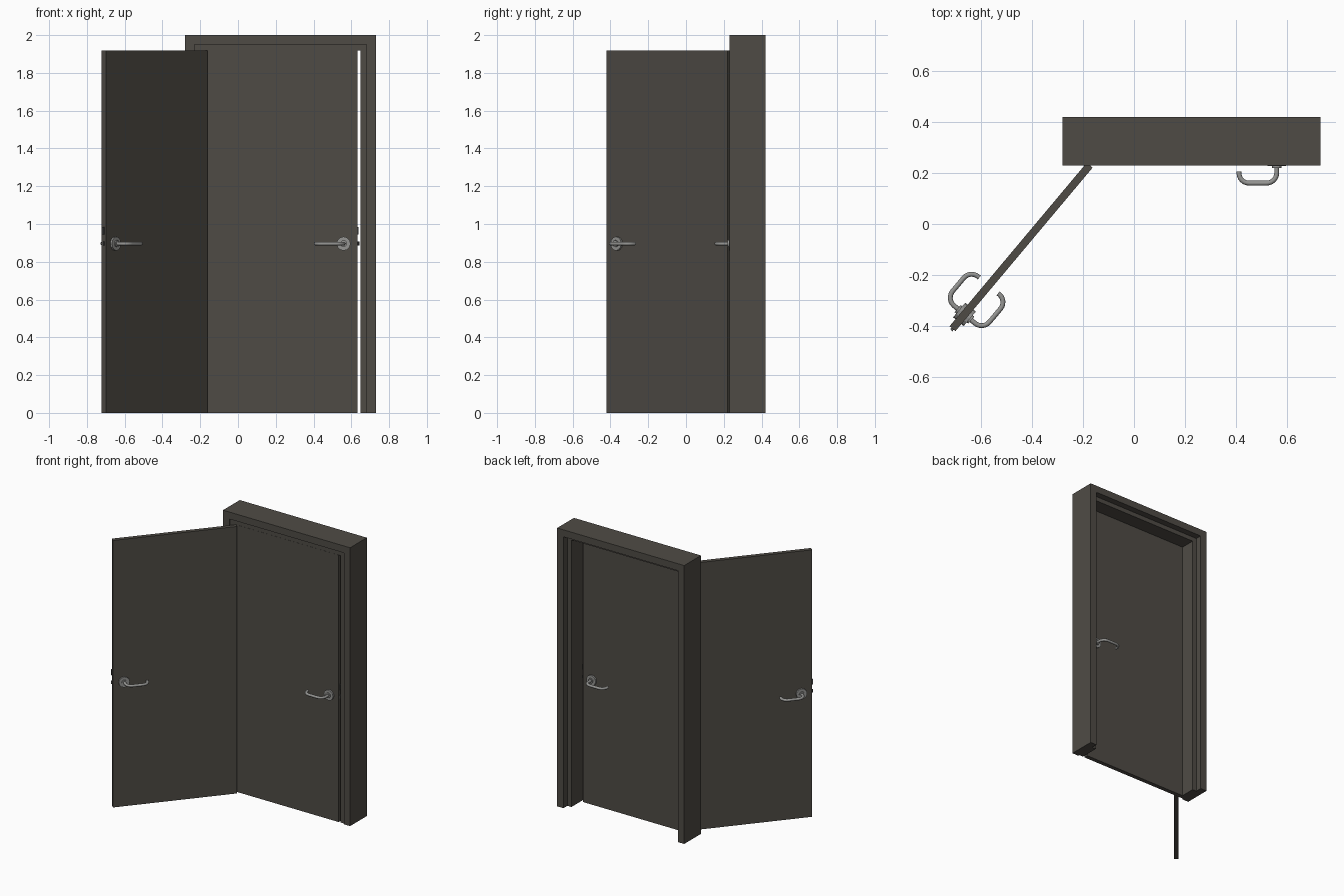
import bpy, bmesh, math
from mathutils import Matrix, Vector

if "Cube" in bpy.data.objects:
    bpy.data.objects.remove(bpy.data.objects["Cube"])


def material(name, rgb):
    m = bpy.data.materials.new(name)
    m.diffuse_color = (*rgb, 1)
    m.use_nodes = True
    m.node_tree.nodes["Principled BSDF"].inputs["Base Color"].default_value = m.diffuse_color
    return m


WOOD = material("dark brown grey", (0.078, 0.071, 0.060))
METAL = material("handle metal", (0.30, 0.30, 0.29))
DARK = material("dark bolt", (0.10, 0.10, 0.10))


def finish(name, bm, mat, matrix=Matrix(), smooth=False):
    bmesh.ops.recalc_face_normals(bm, faces=bm.faces)
    me = bpy.data.meshes.new(name)
    bm.to_mesh(me)
    bm.free()
    me.materials.append(mat)
    ob = bpy.data.objects.new(name, me)
    bpy.context.collection.objects.link(ob)
    ob.matrix_world = matrix
    if smooth:
        bpy.ops.object.select_all(action='DESELECT')
        ob.select_set(True)
        bpy.context.view_layer.objects.active = ob
        bpy.ops.object.shade_smooth_by_angle(angle=math.radians(35))
    return ob


def loft(bm, rings):
    # closed rings joined in order, with capped ends
    vs = [[bm.verts.new(p) for p in r] for r in rings]
    n = len(vs[0])
    for a, b in zip(vs, vs[1:]):
        for i in range(n):
            j = (i + 1) % n
            bm.faces.new((a[i], a[j], b[j], b[i]))
    bm.faces.new(vs[0])
    bm.faces.new(vs[-1][::-1])


def box(bm, lo, hi):
    size = [h - l for l, h in zip(lo, hi)]
    mid = [(h + l) / 2 for l, h in zip(lo, hi)]
    bmesh.ops.create_cube(bm, size=1, matrix=Matrix.Translation(mid) @ Matrix.Diagonal((*size, 1)))


# frame: stepped profile (inward offset, y) mitred round three sides
X0, X1, TOP = -0.28, 0.73, 2.0
profile = [(0, .23), (.05, .23), (.05, .24), (.082, .24),
           (.082, .375), (.05, .375), (.05, .42), (0, .42)]
bm = bmesh.new()
loft(bm, [[(X0 + d, y, 0) for d, y in profile],
          [(X0 + d, y, TOP - d) for d, y in profile],
          [(X1 - d, y, TOP - d) for d, y in profile],
          [(X1 - d, y, 0) for d, y in profile]])
finish("door_frame", bm, WOOD)

W, T, H = 0.836, 0.03, 1.918     # leaf size
HX, HZ = 0.763, 0.896            # handle spindle position
GRIP, OUT, BEND, R = 0.615, 0.079, 0.04, 0.0095


def handle(name, matrix, side):
    # side -1: front face, +1: back face
    face = 0 if side < 0 else T
    # round plate and collar
    bm = bmesh.new()
    for r, depth, seg in ((.037, .012, 12), (.018, .02, 12)):
        rot = Matrix.Translation((HX, face + side * depth / 2, HZ)) @ Matrix.Rotation(math.pi / 2, 4, 'X')
        bmesh.ops.create_cone(bm, cap_ends=True, segments=seg, radius1=r, radius2=r,
                              depth=depth, matrix=rot)
    finish(name + "_plate", bm, METAL, matrix)
    # bent lever: planar path (x, distance from face)
    path = [(HX, 0)]
    for k in range(7):
        a = math.pi / 2 * k / 6
        path.append((HX - BEND + BEND * math.cos(a), OUT - BEND + BEND * math.sin(a)))
    for k in range(7):
        a = math.pi / 2 * (1 + k / 6)
        path.append((GRIP + BEND + BEND * math.cos(a), OUT - BEND + BEND * math.sin(a)))
    path.append((GRIP, 0.033))
    rings = []
    for i, p in enumerate(path):
        a, b = path[max(i - 1, 0)], path[min(i + 1, len(path) - 1)]
        t = Vector((b[0] - a[0], b[1] - a[1])).normalized()
        ring = []
        for k in range(12):
            an = 2 * math.pi * k / 12
            c, s = R * math.cos(an), R * math.sin(an)
            ring.append((p[0] - t.y * c, face + side * (p[1] + t.x * c), HZ + s))
        rings.append(ring)
    bm = bmesh.new()
    loft(bm, rings)
    finish(name + "_lever", bm, METAL, matrix, smooth=True)


def leaf(name, x, y, angle):
    # leaf with its hinge-side front corner at (x, y)
    m = Matrix.Translation((x, y, 0)) @ Matrix.Rotation(math.radians(angle), 4, 'Z')
    bm = bmesh.new()
    box(bm, (0, 0, 0), (W, T, H))
    finish(name, bm, WOOD, m)
    handle(name + "_front_handle", m, -1)
    handle(name + "_back_handle", m, 1)
    # bevelled latch tongue and bolt on the closing edge
    bm = bmesh.new()
    loft(bm, [[(W - .002, .009, z), (W + .003, .009, z), (W + .01, .021, z), (W - .002, .021, z)]
              for z in (HZ - .011, HZ + .011)])
    finish(name + "_latch", bm, DARK, m)
    bm = bmesh.new()
    box(bm, (W - .002, .009, .945), (W + .007, .021, .985))
    finish(name + "_bolt", bm, DARK, m)


leaf("closed_leaf", -0.204, 0.239, 0)
leaf("open_leaf", -0.185, 0.24, -130)
